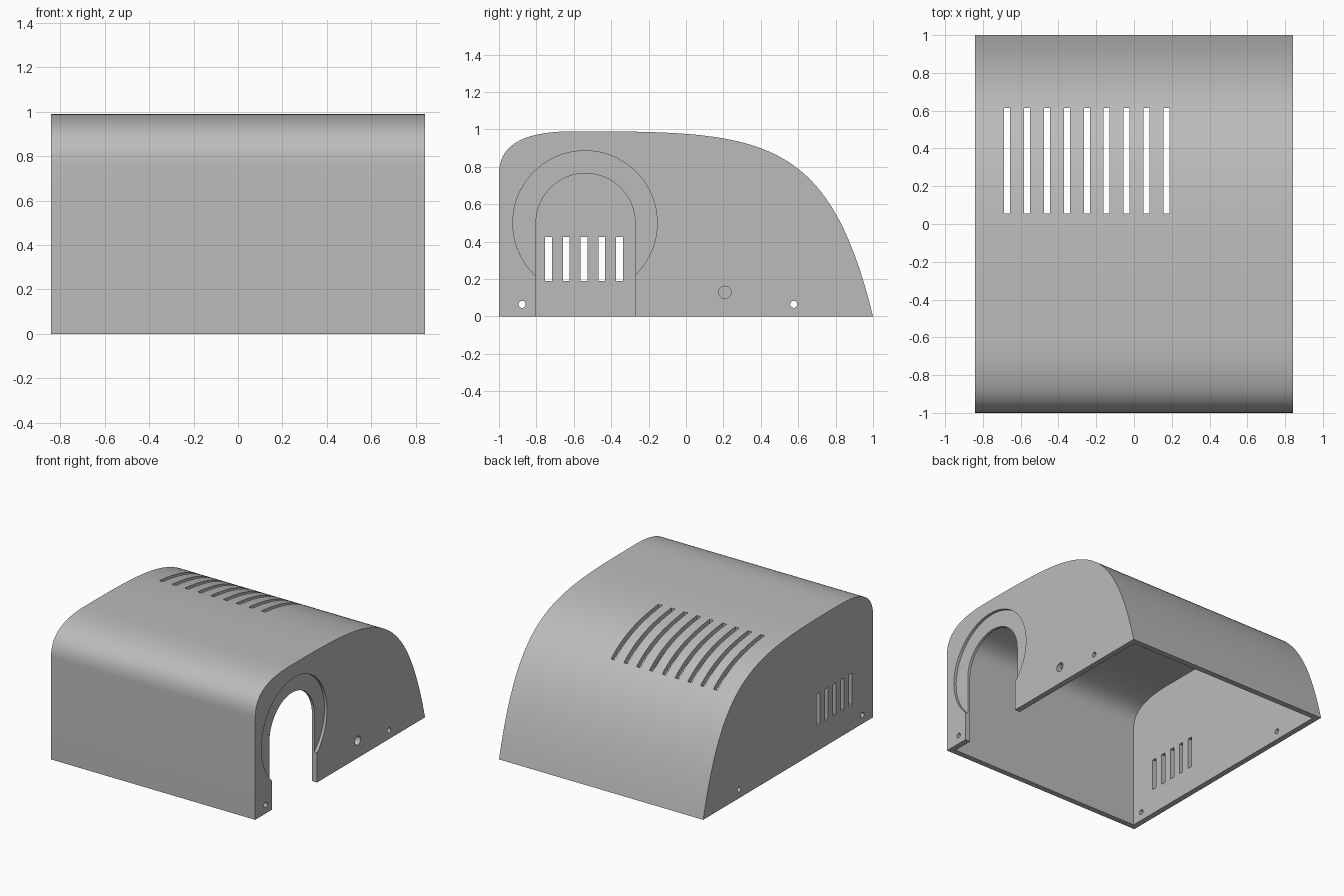
import bpy, bmesh, math
from mathutils import Vector
from mathutils.geometry import interpolate_bezier

if "Cube" in bpy.data.objects:
    bpy.data.objects.remove(bpy.data.objects["Cube"])

HALF = 0.842     # half width of the cover
WALL = 0.042     # shell thickness


def prism(name, outline, x0, x1):
    """Extrude a (y, z) outline along x."""
    bm = bmesh.new()
    face = bm.faces.new([bm.verts.new((x0, y, z)) for y, z in outline])
    ext = bmesh.ops.extrude_face_region(bm, geom=[face])
    bmesh.ops.translate(bm, vec=(x1 - x0, 0, 0),
                        verts=[v for v in ext["geom"] if isinstance(v, bmesh.types.BMVert)])
    bmesh.ops.recalc_face_normals(bm, faces=bm.faces)
    mesh = bpy.data.meshes.new(name)
    bm.to_mesh(mesh)
    bm.free()
    obj = bpy.data.objects.new(name, mesh)
    bpy.context.collection.objects.link(obj)
    return obj


def arc(y, z, r, a0=0, a1=360, n=64):
    steps = n if a1 - a0 == 360 else n + 1
    angles = [math.radians(a0 + (a1 - a0) * i / n) for i in range(steps)]
    return [(y + r * math.cos(a), z + r * math.sin(a)) for a in angles]


def rect(y0, y1, z0, z1):
    return [(y0, z0), (y1, z0), (y1, z1), (y0, z1)]


def bezier(points, n):
    return [p.to_2d() for p in interpolate_bezier(*[Vector((*p, 0)) for p in points], n)]


def cut(outline, x0, x1):
    """Subtract a prism from the cover."""
    cutter = prism("cutter", outline, x0, x1)
    cutter.hide_render = True
    mod = cover.modifiers.new("cut", "BOOLEAN")
    mod.operation, mod.solver, mod.object = "DIFFERENCE", "EXACT", cutter
    bpy.ops.object.modifier_apply(modifier=mod.name)
    bpy.data.objects.remove(cutter)


# Side profile: upright front, rounded brow, long falling back
nose = bezier([(-1, .76), (-1, .93), (-.85, .99), (-.6, .99)], 24)
back = bezier([(-.6, .99), (.4, .99), (.76, .98), (1, 0)], 56)
profile = [Vector((-1, 0))] + nose + back[1:]

# Inner profile, offset along the normals and run out below the open bottom
inner = []
for i, p in enumerate(profile):
    t = (profile[min(i + 1, len(profile) - 1)] - profile[max(i - 1, 0)]).normalized()
    inner.append(p + Vector((t.y, -t.x)) * WALL)
inner[0].y = -.1
inner.append(Vector((inner[-1].x, -.1)))

# Hollow cover
cover = prism("cover_shell", profile, -HALF, HALF)
bpy.context.view_layer.objects.active = cover
cover.select_set(True)
cut(inner, -HALF + WALL, HALF - WALL)

# Round recess and arched opening in the left wall
cut(arc(-.54, .5, .386, n=96), HALF - WALL / 2, HALF + .1)
cut([(-.802, -.1), (-.272, -.1)] + arc(-.537, .5, .265, 0, 180, 48), HALF - .1, HALF + .1)

# Cable hole in the left wall, screw holes through both walls
cut(arc(.208, .129, .033, n=32), HALF - .1, HALF + .1)
for y in (-.876, .576):
    for x in (-HALF, HALF):
        cut(arc(y, .065, .019, n=24), x - .1, x + .1)

# Vent slots in the right wall
for i in range(5):
    y = -.735 + i * .095
    cut(rect(y - .018, y + .018, .19, .425), -HALF - .1, -HALF + .1)

# Vent slots in the roof
for i in range(9):
    x = -.672 + i * .1055
    cut(rect(.055, .615, .6, 1.2), x - .016, x + .016)

# Plain grey finish
grey = bpy.data.materials.new("grey")
grey.use_nodes = True
colour = (.5, .5, .5, 1)
grey.diffuse_color = colour
grey.node_tree.nodes["Principled BSDF"].inputs["Base Color"].default_value = colour
cover.data.materials.clear()
cover.data.materials.append(grey)
for poly in cover.data.polygons:
    poly.material_index = 0
bpy.ops.object.shade_smooth_by_angle(angle=math.radians(30))
